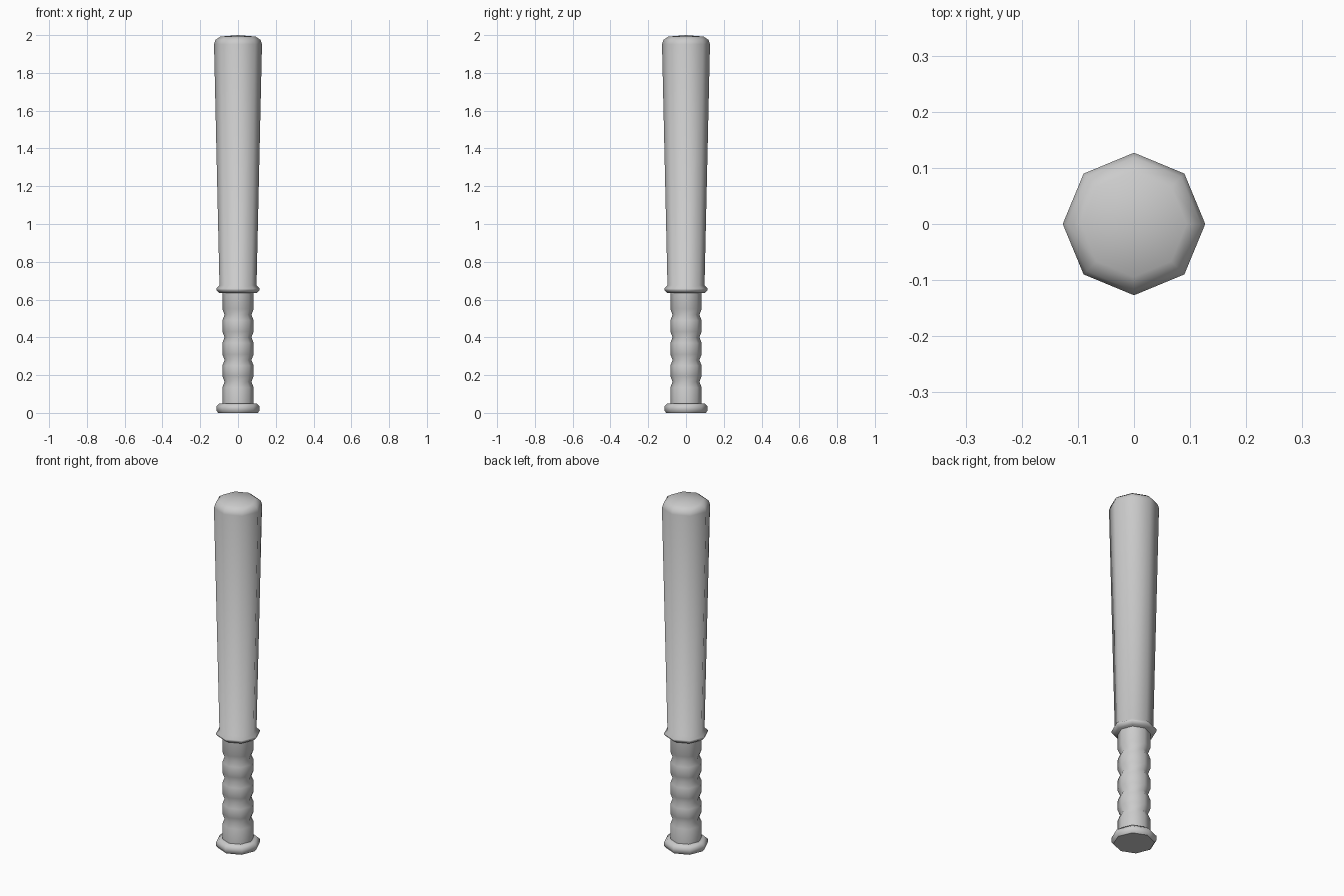
import bpy, bmesh, math

if "Cube" in bpy.data.objects:
    bpy.data.objects.remove(bpy.data.objects["Cube"])

SIDES = 8


def lathe(name, profile, angle=50):
    """Turn a (radius, z) profile around z; radius 0 makes a pole."""
    bm = bmesh.new()
    rings = []
    for r, z in profile:
        n = SIDES if r > 0 else 1
        rings.append([bm.verts.new((r * math.cos(math.tau * i / SIDES),
                                    r * math.sin(math.tau * i / SIDES), z))
                      for i in range(n)])
    for a, b in zip(rings, rings[1:]):
        for i in range(SIDES):
            j = (i + 1) % SIDES
            quad = [a[i % len(a)], a[j % len(a)], b[j % len(b)], b[i % len(b)]]
            bm.faces.new(list(dict.fromkeys(quad)))
    bmesh.ops.recalc_face_normals(bm, faces=bm.faces)
    mesh = bpy.data.meshes.new(name)
    bm.to_mesh(mesh)
    bm.free()
    obj = bpy.data.objects.new(name, mesh)
    bpy.context.collection.objects.link(obj)
    bpy.ops.object.select_all(action='DESELECT')
    obj.select_set(True)
    bpy.context.view_layer.objects.active = obj
    bpy.ops.object.shade_smooth_by_angle(angle=math.radians(angle))
    return obj


# Knob at the bottom end
lathe("knob", [(0, 0), (0.105, 0), (0.115, 0.013), (0.115, 0.035),
               (0.098, 0.05), (0, 0.05)])

# Grip with four finger grooves
grip = [(0, 0.04), (0.083, 0.04)]
for z in (0.165, 0.28, 0.40, 0.52):
    grip += [(0.083, z - 0.03), (0.071, z), (0.083, z + 0.03)]
grip += [(0.083, 0.645), (0, 0.645)]
lathe("grip", grip)

# Tapered barrel with a flared collar and rounded end
lathe("barrel", [(0, 0.636), (0.1, 0.636), (0.115, 0.65), (0.115, 0.658),
                 (0.098, 0.675), (0.127, 1.952), (0.119, 1.975),
                 (0.094, 1.992), (0, 2.0)], angle=60)
